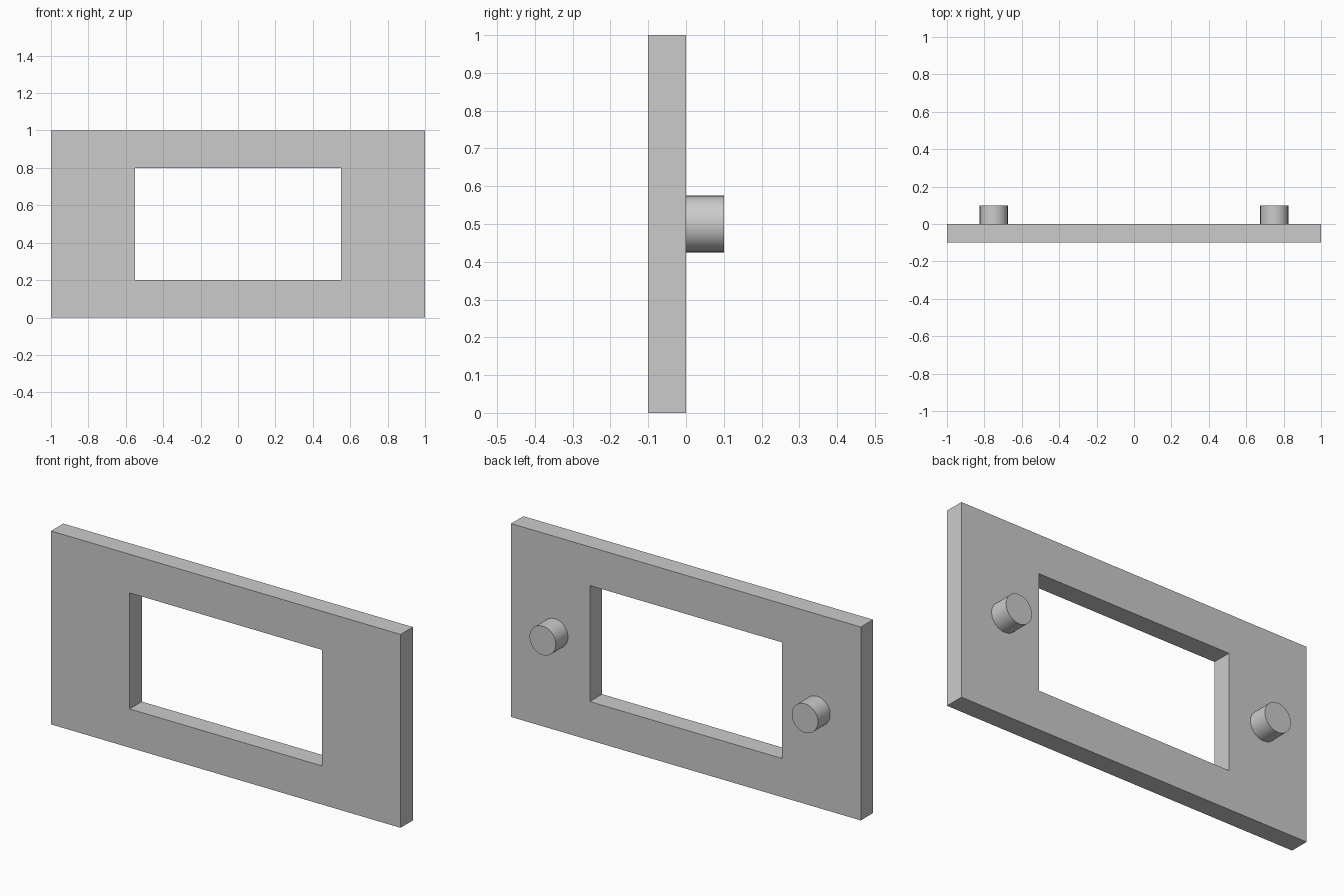
import bpy
import bmesh
import math
from mathutils import Vector

cube = bpy.data.objects.get("Cube")
if cube:
    bpy.data.objects.remove(cube, do_unlink=True)

# Single plain grey finish
grey = bpy.data.materials.new("plain_grey")
grey.use_nodes = True
COLOUR = (0.6, 0.6, 0.6, 1.0)
grey.diffuse_color = COLOUR
grey.node_tree.nodes["Principled BSDF"].inputs["Base Color"].default_value = COLOUR

DEPTH = 0.1
MID_Z = 0.5


def rectangle(bm, half_width, half_height):
    """Corner vertices of an upright rectangle on the front plane."""
    corners = ((-1, -1), (1, -1), (1, 1), (-1, 1))
    return [bm.verts.new((sx * half_width, -DEPTH, MID_Z + sz * half_height))
            for sx, sz in corners]


# Faceplate: a ring of four faces extruded backwards
bm = bmesh.new()
outer = rectangle(bm, 1.0, 0.5)
inner = rectangle(bm, 0.55, 0.3)
for i in range(4):
    j = (i + 1) % 4
    bm.faces.new((outer[i], outer[j], inner[j], inner[i]))
back = bmesh.ops.extrude_face_region(bm, geom=bm.faces[:], use_keep_orig=True)
moved = [g for g in back["geom"] if isinstance(g, bmesh.types.BMVert)]
bmesh.ops.translate(bm, verts=moved, vec=Vector((0, DEPTH, 0)))
bmesh.ops.recalc_face_normals(bm, faces=bm.faces[:])
mesh = bpy.data.meshes.new("faceplate")
bm.to_mesh(mesh)
bm.free()
mesh.materials.append(grey)
plate = bpy.data.objects.new("faceplate", mesh)
bpy.context.collection.objects.link(plate)

# Round mounting pegs on the back
for name, side in (("left_peg", 1), ("right_peg", -1)):
    bpy.ops.mesh.primitive_cylinder_add(
        vertices=48, radius=0.075, depth=DEPTH,
        location=(side * 0.75, DEPTH / 2, MID_Z),
        rotation=(math.pi / 2, 0, 0))
    peg = bpy.context.object
    peg.name = name
    peg.data.materials.append(grey)
    bpy.ops.object.shade_smooth_by_angle(angle=math.radians(30))
